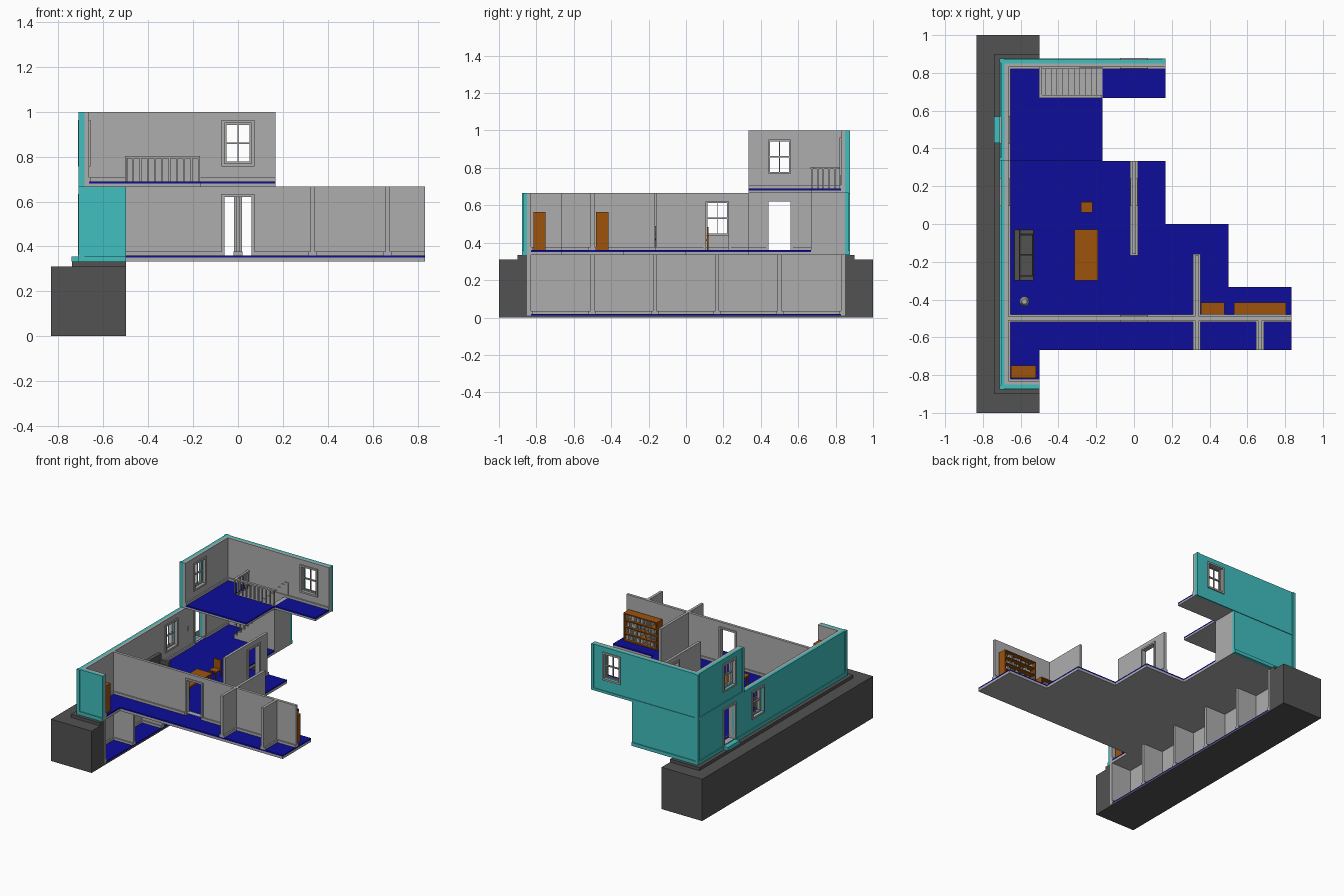
import bpy, bmesh, random

if "Cube" in bpy.data.objects:
    bpy.data.objects.remove(bpy.data.objects["Cube"], do_unlink=True)
random.seed(4)


def material(name, rgb):
    m = bpy.data.materials.new(name)
    m.use_nodes = True
    m.diffuse_color = (*rgb, 1)
    m.node_tree.nodes["Principled BSDF"].inputs["Base Color"].default_value = (*rgb, 1)
    return m


GREY = material("wall grey", (0.42, 0.42, 0.42))
TEAL = material("siding teal", (0.053, 0.52, 0.52))
BLUE = material("floor blue", (0.004, 0.004, 0.32))
WOOD = material("wood brown", (0.34, 0.088, 0.004))
DARK = material("foundation dark grey", (0.085, 0.085, 0.085))


def finish(name, mat, bm):
    bmesh.ops.recalc_face_normals(bm, faces=bm.faces)
    me = bpy.data.meshes.new(name)
    bm.to_mesh(me)
    bm.free()
    me.materials.append(mat)
    ob = bpy.data.objects.new(name, me)
    bpy.context.scene.collection.objects.link(ob)
    return ob


def part(name, mat, boxes):
    """One object made of boxes (x0, x1, y0, y1, z0, z1)."""
    bm = bmesh.new()
    for x0, x1, y0, y1, z0, z1 in boxes:
        vs = bmesh.ops.create_cube(bm, size=1)["verts"]
        bmesh.ops.scale(bm, verts=vs, vec=(x1 - x0, y1 - y0, z1 - z0))
        bmesh.ops.translate(bm, verts=vs, vec=((x0 + x1) / 2, (y0 + y1) / 2, (z0 + z1) / 2))
    return finish(name, mat, bm)


def prism(name, mat, pts, y0, y1):
    """Extrude an (x, z) outline along y."""
    bm = bmesh.new()
    f = bm.faces.new([bm.verts.new((x, y0, z)) for x, z in pts])
    r = bmesh.ops.extrude_face_region(bm, geom=[f])
    bmesh.ops.translate(bm, vec=(0, y1 - y0, 0),
                        verts=[v for v in r["geom"] if isinstance(v, bmesh.types.BMVert)])
    return finish(name, mat, bm)


def slab(axis, s0, s1, c0, c1, z0, z1):
    return (s0, s1, c0, c1, z0, z1) if axis == "x" else (c0, c1, s0, s1, z0, z1)


def wall(name, mat, axis, s0, s1, c0, c1, z0, z1, holes=()):
    """Wall running along an axis, split round its openings (a, b, za, zb)."""
    out, s = [], s0
    for a, b, za, zb in sorted(holes):
        out.append(slab(axis, s, a, c0, c1, z0, z1))
        if za > z0:
            out.append(slab(axis, a, b, c0, c1, z0, za))
        out.append(slab(axis, a, b, c0, c1, zb, z1))
        s = b
    out.append(slab(axis, s, s1, c0, c1, z0, z1))
    part(name, mat, out)


def baseboard(name, axis, s0, s1, c0, c1, z, doors=()):
    wall(name, GREY, axis, s0, s1, c0, c1, z, z + 0.018,
         [(a, b, z, z + 0.018) for a, b in doors])


def casing(name, axis, a, b, za, zb, c0, c1, window):
    """Frame round an opening, with sashes when it is a window."""
    w, p, m = 0.013, 0.008, (c0 + c1) / 2
    out = [slab(axis, s, s + w, c0 - p, c1 + p, za, zb) for s in (a - w, b)]
    out.append(slab(axis, a - w, b + w, c0 - p, c1 + p, zb, zb + w))
    if window:
        out.append(slab(axis, a - w, b + w, c0 - p, c1 + p, za - w, za))
        mid, h, s = (za + zb) / 2, 0.008, (a + b) / 2
        for z in (za, mid - h / 2, zb - h):
            out.append(slab(axis, a, b, m - 0.006, m + 0.006, z, z + h))
        for q, t in ((a, h), (b - h, h), (s - 0.002, 0.004)):
            out.append(slab(axis, q, q + t, m - 0.005, m + 0.005, za, zb))
    part(name, GREY, out)


# Foundation with an open basement of five bays
part("foundation", DARK, [
    (-.833, -.685, -1, 1, 0, .31), (-.685, -.5, -1, -.85, 0, .31), (-.685, -.5, .85, 1, 0, .31),
    (-.685, -.5, -.85, .85, 0, .012), (-.74, -.685, -.9, .9, .31, .333),
    (-.685, -.5, -.9, -.85, .31, .333), (-.685, -.5, .85, .9, .31, .333)])
part("basement_floor", BLUE, [(-.665, -.5, -.83, .83, .012, .02)])
part("basement_lining", GREY, [(-.685, -.665, -.85, .85, .012, .333),
     (-.665, -.5, -.85, -.83, .012, .333), (-.665, -.5, .83, .85, .012, .333)])
part("basement_dividers", GREY,
     [(-.665, -.5, y - .01, y + .01, .02, .333) for y in (-.5, -.167, .167, .5)])
part("basement_baseboards", GREY,
     [(-.665, -.5, y - .02, y + .02, .02, .036) for y in (-.5, -.167, .167, .5)]
     + [(-.665, -.655, -.83, .83, .02, .036), (-.655, -.5, -.83, -.82, .02, .036),
        (-.655, -.5, .82, .83, .02, .036)])

# Stepped floors
rows = [(-.83, -.667, -.5), (-.667, -.333, .833), (-.333, 0, .5), (0, .333, .167), (.333, .667, -.167)]
part("ground_slab", GREY, [(-.665, x, a, b, .333, .35) for a, b, x in rows + [(.667, .83, -.167)]])
part("ground_floor", BLUE, [(-.665, x, a, b, .35, .36) for a, b, x in rows + [(.667, .83, -.5)]])
upper = [(-.665, -.167, .333, .667), (-.665, -.5, .667, .83), (-.167, .167, .667, .83)]
part("upper_slab", GREY, [(*r, .667, .68) for r in upper])
part("upper_floor", BLUE, [(*r, .68, .69) for r in upper])

# Outer walls: teal siding outside, grey lining inside
door_w, win_w = (.44, .56, .36, .62), (.107, .227, .44, .62)
win_up, win_n = (.44, .56, .77, .95), (-.06, .06, .77, .95)
for kind, mat, x0, x1, ye in (("siding", TEAL, -.705, -.685, .87), ("lining", GREY, -.685, -.665, .85)):
    wall("ground_side_" + kind, mat, "y", -ye, ye, x0, x1, .333, .667, [door_w, win_w])
    wall("upper_side_" + kind, mat, "y", .333, ye, x0, x1, .667, 1, [win_up])
    y0 = ye - .02
    wall("front_" + kind, mat, "x", x1, -.5, -ye, -y0, .333, .667)
    wall("ground_back_" + kind, mat, "x", x1, -.167, y0, ye, .333, .667)
    wall("upper_back_" + kind, mat, "x", x1, .167, y0, ye, .667, 1, [win_n])
part("siding_bands", TEAL, [
    (-.712, -.705, -.877, .437, .333, .358), (-.712, -.705, .563, .877, .333, .358),
    (-.705, -.5, -.877, -.87, .333, .358), (-.705, -.167, .87, .877, .333, .358),
    (-.71, -.705, .333, .875, .66, .678), (-.705, .167, .87, .875, .66, .678)])
part("corner_boards", TEAL, [
    (-.711, -.685, .852, .876, .333, 1), (-.711, -.685, -.876, -.852, .333, .667),
    (-.711, -.705, .333, .353, .667, 1), (.147, .167, .87, .876, .667, 1)])
part("doorstep", TEAL, [(-.742, -.705, .43, .57, .333, .356)])
part("door_sill", GREY, [(-.705, -.665, .44, .56, .333, .362)])
casing("side_door_frame", "y", *door_w, -.705, -.665, False)
casing("side_window", "y", *win_w, -.705, -.665, True)
casing("upper_side_window", "y", *win_up, -.705, -.665, True)
casing("upper_back_window", "x", *win_n, .83, .87, True)
part("wall_switches", GREY, [(-.665, -.661, .36, .38, .49, .52), (-.167, -.163, .612, .628, .42, .45)][:1])

# Inner walls
hall, mid = (-.06, .06, .36, .62), (.107, .227, .36, .62)
wall("long_inner_wall", GREY, "x", -.665, .833, -.51, -.49, .36, .667, [hall])
wall("middle_wall", GREY, "y", -.16, .333, -.01, .01, .36, .667, [mid])
casing("hall_door_frame", "x", *hall, -.51, -.49, False)
casing("middle_door_frame", "y", *mid, -.01, .01, False)
part("cross_walls", GREY, [(.323, .343, -.667, -.51, .36, .667), (.323, .343, -.49, -.167, .36, .667),
                           (.657, .677, -.667, -.51, .36, .667)])

# Baseboards
baseboard("long_wall_baseboard", "x", -.655, .833, -.52, -.48, .36, [(-.073, .073)])
baseboard("middle_wall_baseboard", "y", -.167, .333, -.02, .02, .36, [(.094, .24)])
part("cross_wall_baseboards", GREY, [(.313, .353, -.667, -.52, .36, .378),
     (.313, .353, -.48, -.16, .36, .378), (.647, .687, -.667, -.52, .36, .378)])
baseboard("side_baseboard", "y", -.83, .83, -.665, -.655, .36, [(.427, .573)])
baseboard("front_baseboard", "x", -.655, -.5, -.83, -.82, .36)
baseboard("upper_side_baseboard", "y", .333, .83, -.665, -.655, .69)
baseboard("upper_back_baseboard", "x", -.655, .167, .82, .83, .69, [(-.5, -.167)])

# Staircase, closed underneath, rising towards +x
n, run, rise = 11, .333 / 11, .03
outline = [(-.167, .35), (-.5, .35)]
for i in range(n):
    z = .36 + rise * (i + 1)
    outline += [(-.5 + run * i, z), (-.5 + run * (i + 1), z)]
prism("staircase", GREY, outline, .667, .83)
part("stair_skirt", GREY, [(-.5 + run * i, -.5 + run * (i + 1), .825, .83, .36 + rise * i,
                            min(.8, .48 + rise * (i + 1))) for i in range(n)])
part("stair_balusters", GREY, [(x - .003, x + .003, .672, .678, .38 + rise * i, min(.667, .47 + rise * i))
     for i in range(9) for x in [-.5 + run * (i + .5)]])
prism("stair_handrail", GREY, [(-.495, .46), (-.28, .656), (-.28, .667), (-.495, .472)], .668, .682)

# Upper landing railing
posts = [(-.5 + .0325 * i, .675) for i in range(11)] + [(-.495, .675 + .03 * i) for i in range(1, 6)]
part("railing_balusters", GREY, [(x - .004, x + .004, y - .004, y + .004, .69, .795) for x, y in posts])
part("railing_handrail", GREY, [(-.503, -.17, .666, .684, .793, .804), (-.503, -.486, .684, .83, .793, .804)])


# Bookcases, open towards +y, filled with books
def bookcase(name, x0, x1, y0, y1, top, shelves):
    z0, t = .36, .008
    step = (top - z0 - t) / shelves
    out = [(x0, x1, y0, y0 + t, z0, top), (x0, x0 + t, y0, y1, z0, top), (x1 - t, x1, y0, y1, z0, top)]
    out += [(x0, x1, y0, y1, z0 + step * i, z0 + step * i + t) for i in range(shelves + 1)]
    part(name, WOOD, out)
    books = []
    for i in range(shelves):
        x, z = x0 + t + .003, z0 + step * i + t
        while x < x1 - t - .012:
            w = random.uniform(.006, .012)
            if random.random() < .7:
                books.append((x, x + w, y0 + t, y1 - .015, z, z + (step - t) * random.uniform(.6, .9)))
            x += w + .002
    part(name + "_books", GREY, books)


bookcase("tall_bookcase", .53, .805, -.48, -.415, .565, 4)
bookcase("low_bookcase", .355, .48, -.48, -.415, .47, 2)
bookcase("front_bookcase", -.65, -.52, -.815, -.75, .565, 4)

# Sofa
sofa = part("sofa", DARK, [(-.635, -.53, -.3, -.03, .37, .415), (-.635, -.605, -.3, -.03, .415, .49),
            (-.605, -.53, -.3, -.275, .415, .45), (-.605, -.53, -.055, -.03, .415, .45),
            (-.605, -.535, -.273, -.166, .415, .427), (-.605, -.535, -.164, -.057, .415, .427)])
bev = sofa.modifiers.new("soft_edges", "BEVEL")
bev.width, bev.segments = .004, 2
part("sofa_feet", DARK, [(x, x + .012, y, y + .012, .36, .37) for x in (-.63, -.547) for y in (-.295, -.047)])

# Table and chair
part("table", WOOD, [(-.315, -.19, -.3, -.03, .44, .452)]
     + [(x, x + .01, y, y + .01, .36, .44) for x in (-.308, -.207) for y in (-.293, -.047)])
part("chair", WOOD, [(-.28, -.22, .06, .12, .41, .418), (-.28, -.22, .112, .12, .418, .485)]
     + [(x, x + .008, y, y + .008, .36, .41) for x in (-.28, -.228) for y in (.06, .112)])

# Floor lamp
for name, r1, r2, z0, z1 in (("lamp_base", .024, .02, .36, .368), ("lamp_pole", .004, .004, .368, .52),
                             ("lamp_shade", .026, .014, .5, .54)):
    bm = bmesh.new()
    bmesh.ops.create_cone(bm, cap_ends=True, segments=12, radius1=r1, radius2=r2, depth=z1 - z0)
    bmesh.ops.translate(bm, verts=bm.verts, vec=(-.58, -.41, (z0 + z1) / 2))
    finish(name, GREY, bm)
